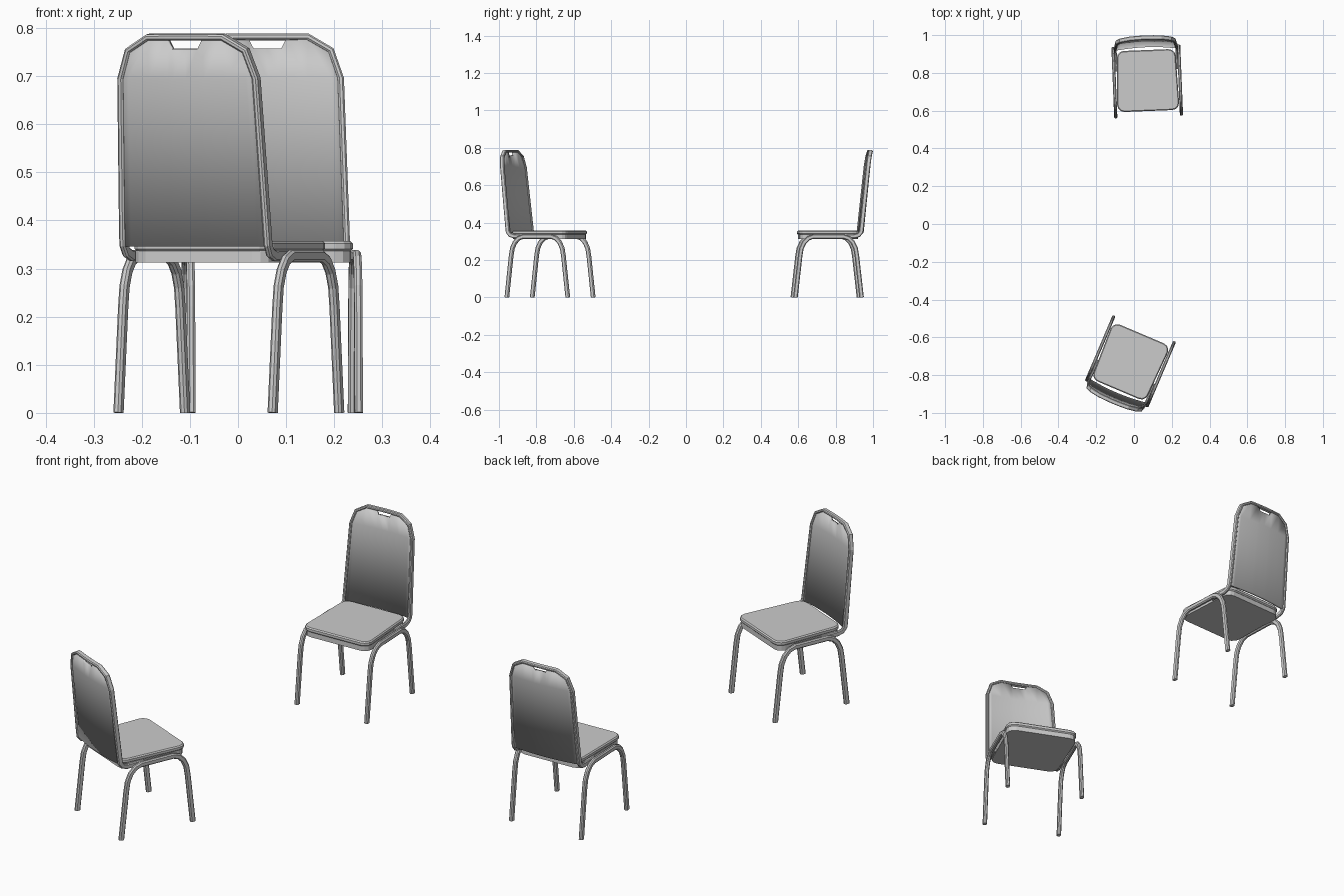
import bpy, bmesh, math
from mathutils import Vector, Matrix

if "Cube" in bpy.data.objects:
    bpy.data.objects.remove(bpy.data.objects["Cube"])

# Two placements: position and turn of each chair (chair front is local -y)
PLACES = [("rear", 0.07, 0.755, 2.3), ("front", -0.019, -0.727, 157)]


def add_part(name, bm, mirror=False, solid=0, bevel=0, smooth=False):
    """Turn a bmesh into one object per chair, sharing the mesh."""
    bmesh.ops.recalc_face_normals(bm, faces=bm.faces)
    me = bpy.data.meshes.new(name)
    bm.to_mesh(me)
    bm.free()
    for tag, x, y, deg in PLACES:
        ob = bpy.data.objects.new(f"{tag}_chair_{name}", me)
        bpy.context.collection.objects.link(ob)
        ob.matrix_world = Matrix.Translation((x, y, 0)) @ Matrix.Rotation(math.radians(deg), 4, 'Z')
        if mirror:
            ob.modifiers.new("mirror", 'MIRROR')
        if solid:
            m = ob.modifiers.new("thickness", 'SOLIDIFY')
            m.thickness, m.offset = solid, 0
        if bevel:
            m = ob.modifiers.new("bevel", 'BEVEL')
            m.width, m.segments, m.limit_method = bevel, 1, 'ANGLE'
            m.angle_limit = math.radians(50)
    if smooth:
        me.shade_smooth()
        me.set_sharp_from_angle(angle=math.radians(30))


def sweep(path, wide, deep, normal_at, cap_end=True):
    """Sweep a chamfered bar section along a path."""
    bm = bmesh.new()
    pts = [Vector(p) for p in path]
    w, d, c = wide / 2, deep / 2, wide * 0.28
    sec = [(w, d - c), (w - c, d), (c - w, d), (-w, d - c),
           (-w, c - d), (c - w, -d), (w - c, -d), (w, c - d)]
    rings = []
    for i, p in enumerate(pts):
        t = pts[min(i + 1, len(pts) - 1)] - pts[max(i - 1, 0)]
        if not cap_end and i == len(pts) - 1:
            t = Vector((-1, 0, 0))
        t.normalize()
        n = normal_at(p, t).normalized()
        s = t.cross(n).normalized()
        rings.append([bm.verts.new(p + s * a + n * b) for a, b in sec])
    for r, q in zip(rings, rings[1:]):
        for k in range(8):
            bm.faces.new((r[k], r[k - 1], q[k - 1], q[k]))
    bm.faces.new(rings[0])
    if cap_end:
        bm.faces.new(rings[-1])
    return bm


def slab(front, back, y0, y1, z0, z1, r):
    """Rounded-corner board."""
    bm = bmesh.new()
    vs = []
    corners = [(back - r, y1 - r, 0), (r - back, y1 - r, 90),
               (r - front, y0 + r, 180), (front - r, y0 + r, 270)]
    for cx, cy, a0 in corners:
        for k in range(4):
            a = math.radians(a0 + 30 * k)
            vs.append(bm.verts.new((cx + r * math.cos(a), cy + r * math.sin(a), z0)))
    f = bm.faces.new(vs)
    new = bmesh.ops.extrude_face_region(bm, geom=[f])["geom"]
    bmesh.ops.translate(bm, vec=(0, 0, z1 - z0),
                        verts=[v for v in new if isinstance(v, bmesh.types.BMVert)])
    return bm


def back_y(x, z):
    """Leaning, slightly bowed surface of the backrest."""
    return 0.178 + (z - 0.37) * 0.102 + 0.012 * (1 - (x / 0.16) ** 2)


X = Vector((1, 0, 0))

# Legs: one arched bar on each side
half = [(0.177, 0), (0.152, 0.22), (0.145, 0.262), (0.130, 0.294), (0.108, 0.316), (0.080, 0.326)]
arch = [(0.174, -y, z) for y, z in half] + [(0.174, y, z) for y, z in reversed(half)]
legs = sweep(arch, 0.017, 0.024, lambda p, t: t.cross(X))
bmesh.ops.bisect_plane(legs, geom=legs.verts[:] + legs.edges[:] + legs.faces[:],
                       plane_co=(0, 0, 0), plane_no=(0, 0, -1), clear_outer=True)
bmesh.ops.holes_fill(legs, edges=legs.edges[:])
add_part("legs", legs, mirror=True)

# Seat base and cushion
add_part("seat_base", slab(0.160, 0.155, -0.152, 0.160, 0.313, 0.337, 0.035))
add_part("seat_cushion", slab(0.164, 0.156, -0.157, 0.166, 0.336, 0.357, 0.038), bevel=0.005)

# Backrest frame: runs from under the seat, up the side and over the top
frame = [(0.160, 0.06, 0.327), (0.161, 0.140, 0.327), (0.162, 0.163, 0.334), (0.163, 0.175, 0.350)]
frame += [(x, back_y(x, z), z) for x, z in
          [(0.1625, 0.375), (0.152, 0.695), (0.132, 0.753), (0.084, 0.781), (0.042, 0.781), (0, 0.781)]]
lean = Vector((0, 1, -0.102))
add_part("back_frame", sweep(frame, 0.013, 0.023,
                             lambda p, t: lean if p.z > 0.36 else t.cross(X), cap_end=False), mirror=True)

# Backrest panel with the hand-hold notch in its top edge
tops = [(0.152, 0.695), (0.132, 0.753), (0.084, 0.781), (0.040, 0.778), (0.029, 0.757), (0, 0.757)]
tops += [(-x, z) for x, z in reversed(tops[:-1])]
bm = bmesh.new()
cols = []
for x, z in tops:
    rows = [(x * 1.07, 0.346), (x, min(z, 0.695)), (x, z)]
    if z <= 0.695:
        rows.pop()
    cols.append([bm.verts.new((u, back_y(u, v), v)) for u, v in rows])
for a, b in zip(cols, cols[1:]):
    bm.faces.new((a[0], b[0], b[1], a[1]))
    bm.faces.new([a[1], b[1]] + b[2:] + a[2:])
add_part("back_panel", bm, solid=0.013, smooth=True)
